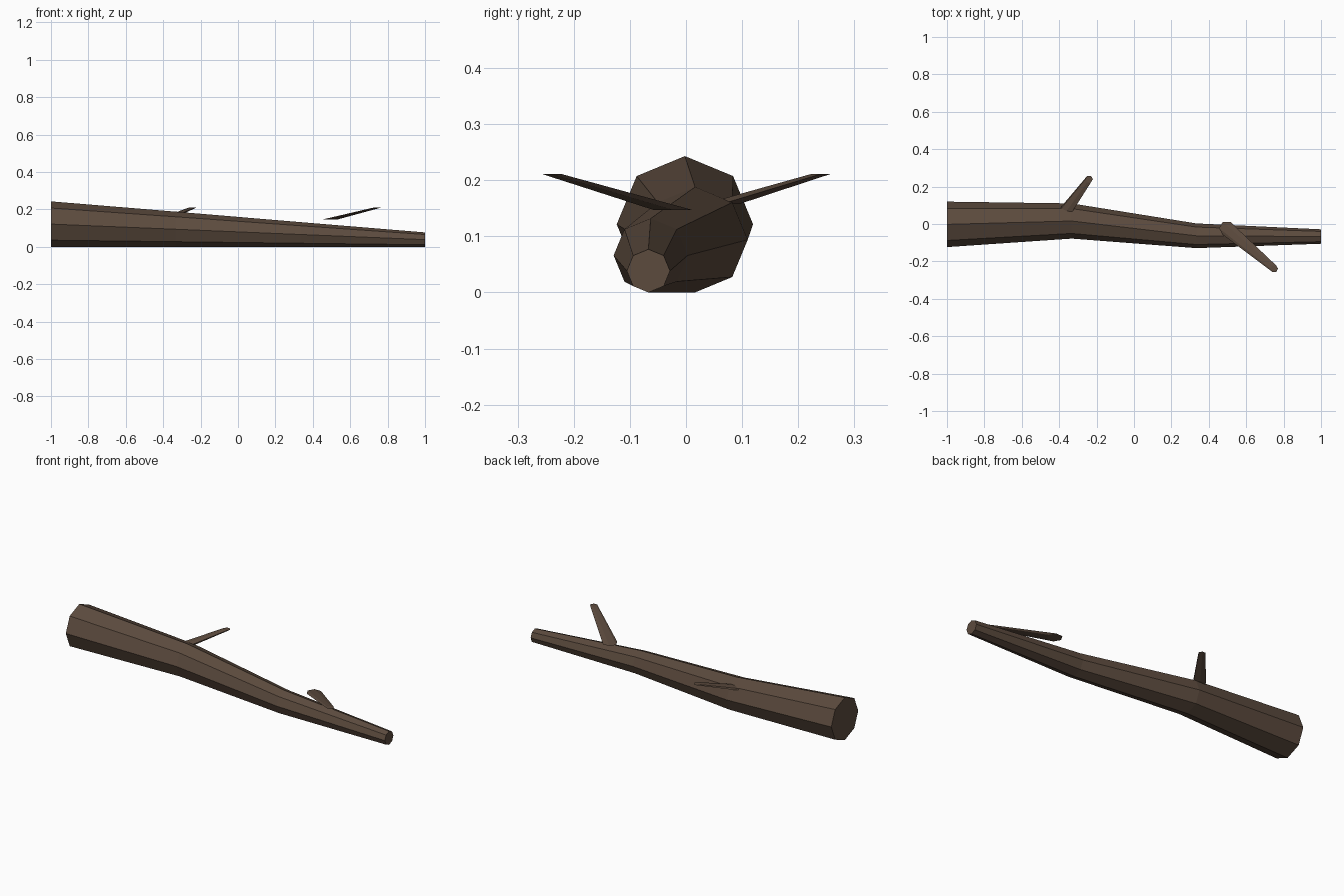
import bpy, bmesh, math

if "Cube" in bpy.data.objects:
    bpy.data.objects.remove(bpy.data.objects["Cube"])

bark = bpy.data.materials.new("dark brown bark")
bark.diffuse_color = (0.107, 0.070, 0.048, 1.0)
bark.use_nodes = True
bark.node_tree.nodes["Principled BSDF"].inputs["Base Color"].default_value = bark.diffuse_color


def loft(name, rings):
    """Join rings of points into a closed, flat-shaded solid."""
    bm = bmesh.new()
    loops = [[bm.verts.new(p) for p in ring] for ring in rings]
    n = len(loops[0])
    for a, b in zip(loops, loops[1:]):
        for i in range(n):
            j = (i + 1) % n
            bm.faces.new((a[i], a[j], b[j], b[i]))
    bm.faces.new(loops[0])
    bm.faces.new(loops[-1])
    bmesh.ops.recalc_face_normals(bm, faces=bm.faces)
    mesh = bpy.data.meshes.new(name)
    bm.to_mesh(mesh)
    bm.free()
    mesh.materials.append(bark)
    obj = bpy.data.objects.new(name, mesh)
    bpy.context.collection.objects.link(obj)
    return obj


def circle(n):
    return [(math.cos(2 * math.pi * i / n), math.sin(2 * math.pi * i / n)) for i in range(n)]


# Tapering trunk: upright octagons resting on the ground, (x, y, radius)
stations = [(-1, -0.002, 0.1215), (-1 / 3, 0.016, 0.094),
            (1 / 3, -0.063, 0.066), (1, -0.067, 0.0385)]
loft("trunk", [[(x, y + r * c, r + r * s) for c, s in circle(8)]
               for x, y, r in stations])

# Twigs: sheared hexagonal stubs with level ends, (x, y, z, radius)
twigs = {
    "left_twig": [(-0.368, 0.065, 0.158, 0.036), (-0.240, 0.240, 0.211, 0.020)],
    "right_twig": [(0.495, -0.023, 0.147, 0.040), (0.750, -0.239, 0.211, 0.020)],
}
for name, ends in twigs.items():
    loft(name, [[(x + r * c, y + r * s, z) for c, s in circle(6)]
                for x, y, z, r in ends])
